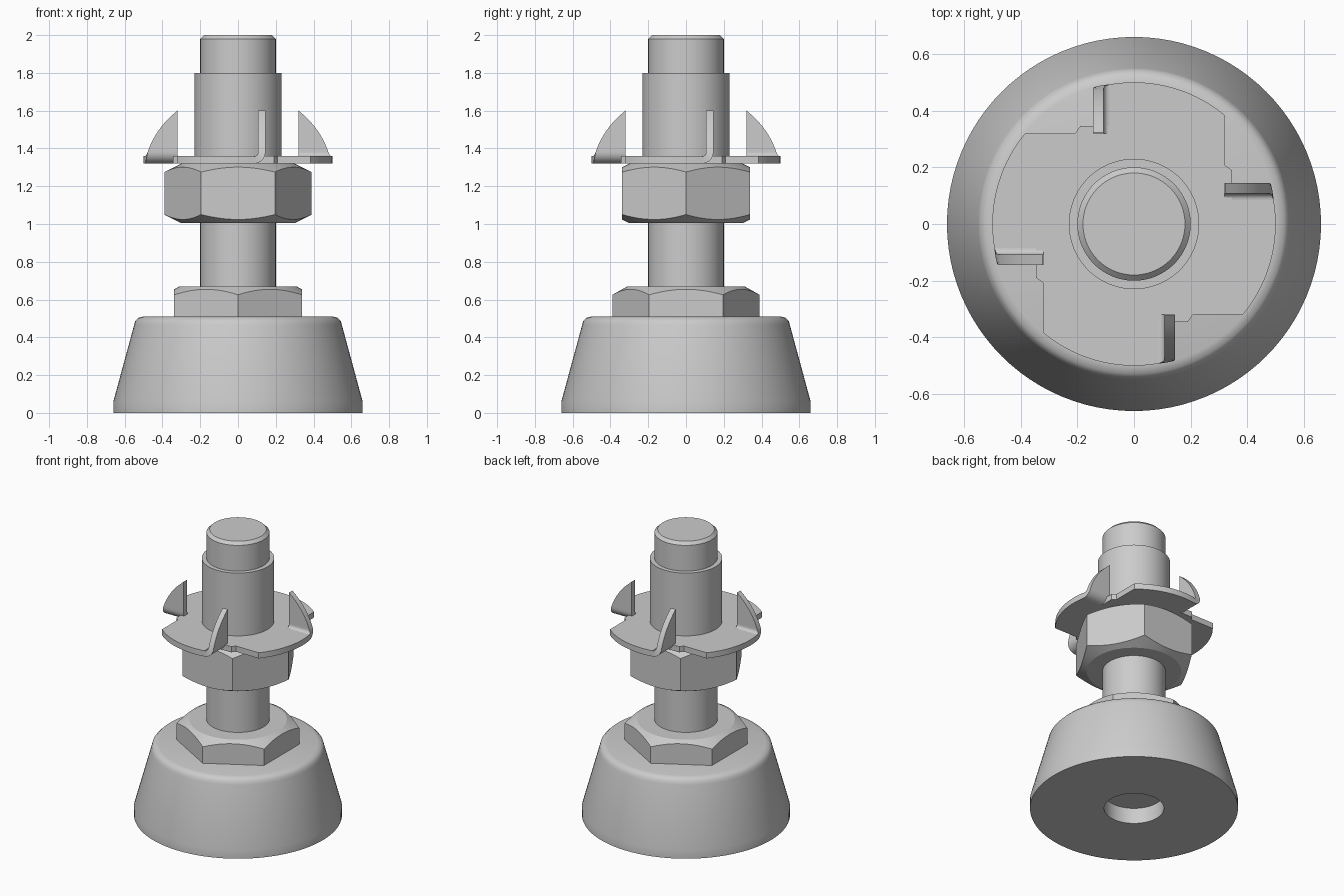
import bpy, bmesh
from math import sin, cos, pi, sqrt, atan2, radians

if "Cube" in bpy.data.objects:
    bpy.data.objects.remove(bpy.data.objects["Cube"])

SEG = 96


def finish(name, bm, angle=30):
    bmesh.ops.remove_doubles(bm, verts=bm.verts, dist=1e-5)
    bmesh.ops.recalc_face_normals(bm, faces=bm.faces)
    me = bpy.data.meshes.new(name)
    bm.to_mesh(me)
    bm.free()
    ob = bpy.data.objects.new(name, me)
    bpy.context.collection.objects.link(ob)
    bpy.ops.object.select_all(action='DESELECT')
    ob.select_set(True)
    bpy.context.view_layer.objects.active = ob
    bpy.ops.object.shade_smooth_by_angle(angle=radians(angle))
    return ob


def revolve(name, profile_at, closed=False, angle=30):
    """Loft rings around z; profile_at(a) gives (radius, z) points at angle a."""
    bm = bmesh.new()
    cols = []
    for i in range(SEG):
        a = 2 * pi * i / SEG
        cols.append([bm.verts.new((r * cos(a), r * sin(a), z)) for r, z in profile_at(a)])
    n = len(cols[0])
    for i in range(SEG):
        p, q = cols[i], cols[(i + 1) % SEG]
        for k in range(n if closed else n - 1):
            m = (k + 1) % n
            bm.faces.new((p[k], q[k], q[m], p[m]))
    if not closed:
        bm.faces.new([c[0] for c in cols])
        bm.faces.new([c[-1] for c in cols])
    return finish(name, bm, angle)


def hex_nut(name, z0, z1, flat, turn, top_r, slope, chamfer_bottom):
    """Hexagon whose corners are trimmed by a cone."""
    def prof(a):
        d = (a - turn) % (pi / 3) - pi / 6
        r = flat / cos(d)
        drop = (r - top_r) * slope
        low = [(top_r, z0), (r, z0 + drop)] if chamfer_bottom else [(r, z0)]
        return low + [(r, z1 - drop), (top_r, z1)]
    return revolve(name, prof, angle=20)


# rubber foot with a recess underneath
foot = [(0.19, 0.11), (0.19, 0), (0.66, 0), (0.66, 0.06), (0.55, 0.465), (0.544, 0.487),
        (0.528, 0.503), (0.503, 0.51)]
revolve("rubber_foot", lambda a: foot)

# threaded rod
rod = [(0.20, 0.40), (0.20, 1.98), (0.18, 2.0)]
revolve("threaded_rod", lambda a: rod)

# nuts: the lower has corners along y, the upper along x
hex_nut("base_nut", 0.505, 0.67, 0.338, pi / 2, 0.31, 0.56, False)
hex_nut("lock_nut", 1.005, 1.32, 0.338, 0, 0.30, 0.5, True)

# sleeve of the pronged insert
sleeve = [(0.195, 1.33), (0.23, 1.33), (0.23, 1.80), (0.195, 1.80)]
revolve("insert_sleeve", lambda a: sleeve, closed=True)

# flange with four notches
R, CUT, BEND, OUT = 0.5, 0.32, -0.085, -0.145
ZB, ZT, ZTIP = 1.32, 1.36, 1.60
XEND = -sqrt(R * R - CUT * CUT)


def turned(p, q):
    x, y, z = p
    for _ in range(q):
        x, y = -y, x
    return x, y, z


bm = bmesh.new()
outline = []
a0 = atan2(CUT, XEND)
a1 = atan2(sqrt(R * R - BEND * BEND), BEND) + pi / 2
for q in range(4):
    pts = [(BEND, 0.345), (-0.19, 0.345), (-0.208, CUT)]
    for i in range(19):
        a = a0 + (a1 - a0) * i / 18
        pts.append((R * cos(a), R * sin(a)))
    outline += [turned((x, y, ZB), q) for x, y in pts]
face = bm.faces.new([bm.verts.new(p) for p in outline])
ext = bmesh.ops.extrude_face_region(bm, geom=[face])
for v in ext["geom"]:
    if isinstance(v, bmesh.types.BMVert):
        v.co.z = ZT
finish("insert_flange", bm)

# prongs: pieces of the flange bent upward
stations = []
RO, RI = BEND - OUT, BEND - OUT - 0.038
for i in range(9):
    t = pi / 2 * i / 8
    zc = ZB + RO
    stations.append(((BEND - RO * sin(t), zc - RO * cos(t)),
                     (BEND - RI * sin(t), zc - RI * cos(t)),
                     BEND + (OUT - BEND) * i / 8))
for i in range(1, 15):
    f = i / 14
    z = ZB + RO + (ZTIP - ZB - RO) * f
    stations.append(((OUT, z), (BEND - RI, z), OUT + (XEND - OUT) * f))
for q in range(4):
    bm = bmesh.new()
    rings = []
    for (xo, zo), (xi, zi), u in stations:
        y = max(sqrt(max(R * R - u * u, 0)), CUT + 0.002)
        loop = [(xo, CUT, zo), (xi, CUT, zi), (xi, y, zi), (xo, y, zo)]
        rings.append([bm.verts.new(turned(p, q)) for p in loop])
    for p, r in zip(rings, rings[1:]):
        for k in range(4):
            m = (k + 1) % 4
            bm.faces.new((p[k], p[m], r[m], r[k]))
    bm.faces.new(rings[0])
    bm.faces.new(rings[-1])
    finish(f"prong_{q + 1}", bm)
